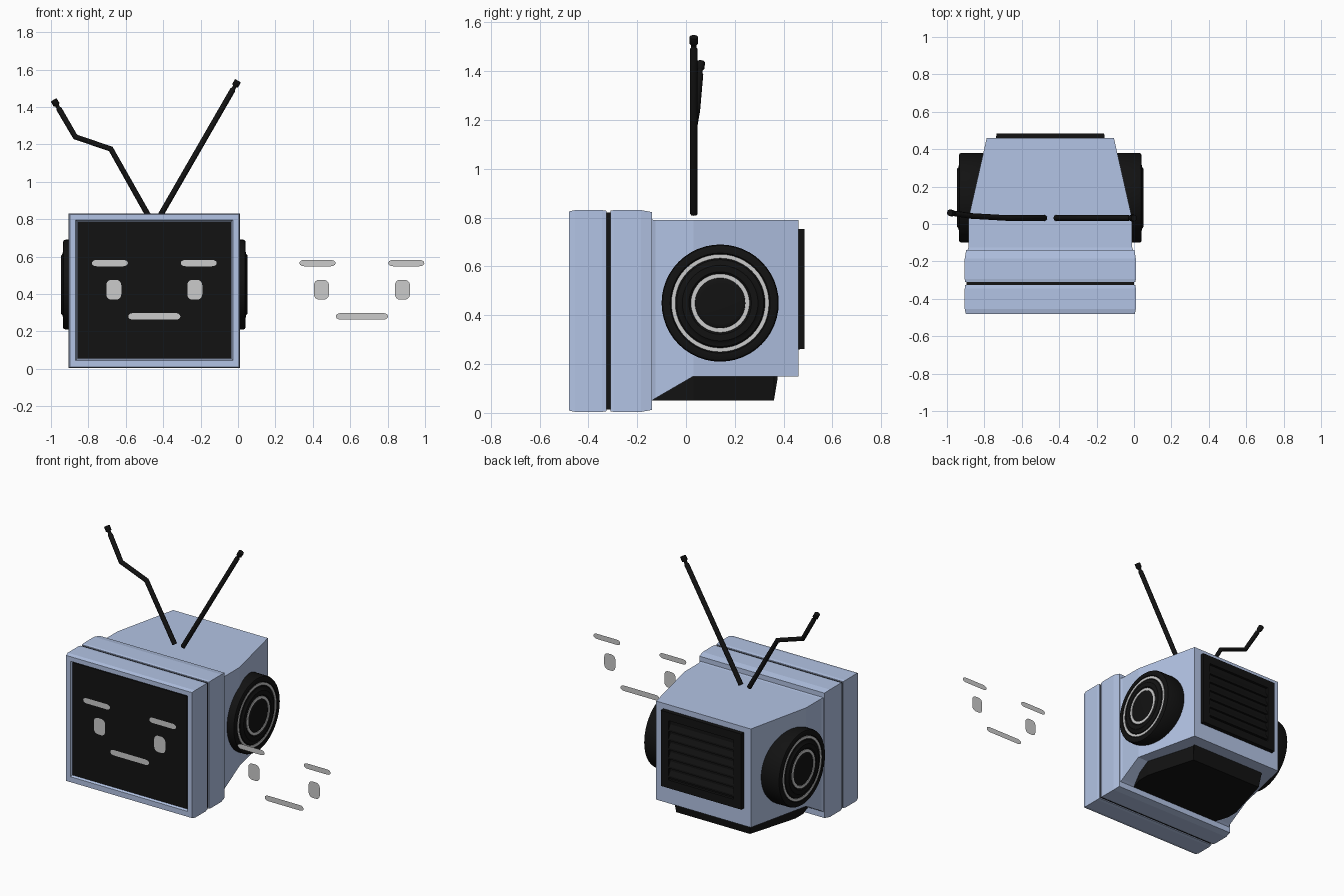
import bpy, bmesh, math
from mathutils import Vector

if "Cube" in bpy.data.objects:
    bpy.data.objects.remove(bpy.data.objects["Cube"])

CX = -0.4475          # centre line of the set


def material(name, rgb):
    m = bpy.data.materials.new(name)
    m.diffuse_color = (*rgb, 1)
    m.use_nodes = True
    m.node_tree.nodes["Principled BSDF"].inputs["Base Color"].default_value = m.diffuse_color
    return m


BLUE = material("blue_shell", (0.45, 0.55, 0.78))
BLACK = material("black_plastic", (0.006, 0.006, 0.006))


def finish(name, bm, mat=None, smooth=False, recalc=True):
    if recalc:
        bmesh.ops.recalc_face_normals(bm, faces=bm.faces)
    me = bpy.data.meshes.new(name)
    bm.to_mesh(me)
    bm.free()
    ob = bpy.data.objects.new(name, me)
    bpy.context.collection.objects.link(ob)
    if mat:
        me.materials.append(mat)
    if smooth:
        bpy.ops.object.select_all(action='DESELECT')
        bpy.context.view_layer.objects.active = ob
        ob.select_set(True)
        bpy.ops.object.shade_smooth_by_angle(angle=math.radians(30))
    return ob


def loft(name, sections, mat):
    """Rectangular sections (y, half width, z low, z high) joined along y."""
    bm = bmesh.new()
    rings = [[bm.verts.new((CX + sx * hw, y, z)) for sx, z in
              ((-1, z0), (1, z0), (1, z1), (-1, z1))] for y, hw, z0, z1 in sections]
    for a, b in zip(rings, rings[1:]):
        for i in range(4):
            j = (i + 1) % 4
            bm.faces.new((a[i], a[j], b[j], b[i]))
    bm.faces.new(rings[0])
    bm.faces.new(rings[-1])
    return finish(name, bm, mat)


def lathe(name, profile, side, mat, closed=False, n=48):
    """Turn (radius, x) points about the speaker axis on one side of the set."""
    bm = bmesh.new()
    rings = []
    for r, x in profile:
        rings.append([bm.verts.new((CX + side * (x - CX),
                                    0.14 + r * math.cos(2 * math.pi * k / n),
                                    0.45 + r * math.sin(2 * math.pi * k / n)))
                      for k in range(n)])
    pairs = list(zip(rings, rings[1:]))
    if closed:
        pairs.append((rings[-1], rings[0]))
    else:
        bm.faces.new(rings[0])
        bm.faces.new(rings[-1])
    for a, b in pairs:
        for k in range(n):
            j = (k + 1) % n
            bm.faces.new((a[k], a[j], b[j], b[k]))
    return finish(name, bm, mat, smooth=True)


def flat_shape(name, x, z, w, h, r, y=-0.473):
    """Flat rounded rectangle facing the front."""
    bm = bmesh.new()
    vs = []
    for q, (sx, sz) in enumerate(((1, 1), (-1, 1), (-1, -1), (1, -1))):
        for k in range(6):
            a = (q + k / 5) * math.pi / 2
            rx = min(r * 1.6, w / 2 - 0.002) if w > 2 * h else r
            vs.append(bm.verts.new((x + sx * (w / 2 - rx) + rx * math.cos(a), y,
                                    z + sz * (h / 2 - r) + r * math.sin(a))))
    bm.faces.new(vs)
    return finish(name, bm, recalc=False)


# Shell: front frame with screen recess, rear frame, tapered back
loft("front_frame", [(-0.462, 0.412, 0.053, 0.787), (-0.48, 0.420, 0.045, 0.795),
                     (-0.48, 0.452, 0.010, 0.825), (-0.455, 0.4575, 0.004, 0.831),
                     (-0.345, 0.4575, 0.004, 0.831), (-0.325, 0.455, 0.007, 0.828)], BLUE)
loft("rear_frame", [(-0.31, 0.455, 0.007, 0.828), (-0.295, 0.4575, 0.004, 0.831),
                    (-0.185, 0.4575, 0.004, 0.831), (-0.14, 0.450, 0.012, 0.823)], BLUE)
loft("frame_seam", [(-0.33, 0.448, 0.013, 0.822), (-0.305, 0.448, 0.013, 0.822)], BLACK)
loft("body", [(-0.15, 0.443, 0.05, 0.792), (-0.14, 0.443, 0.05, 0.792),
              (-0.125, 0.438, 0.06, 0.79), (0.03, 0.4375, 0.15, 0.79),
              (0.46, 0.34, 0.15, 0.79)], BLUE)
loft("screen", [(-0.463, 0.411, 0.054, 0.786), (-0.470, 0.411, 0.054, 0.786)], BLACK)

# Base block under the body
loft("base", [(-0.145, 0.33, 0.05, 0.16), (-0.05, 0.36, 0.05, 0.16),
              (0.03, 0.36, 0.05, 0.16), (0.36, 0.265, 0.05, 0.16),
              (0.375, 0.275, 0.14, 0.16)], BLACK)

# Back panel with louvres in a shallow recess
loft("back_panel", [(0.455, 0.29, 0.26, 0.755), (0.485, 0.288, 0.262, 0.753),
                    (0.485, 0.235, 0.315, 0.70), (0.468, 0.235, 0.315, 0.70)], BLACK)
for i in range(6):
    z = 0.33 + i * 0.06
    loft(f"louvre_{i + 1}", [(0.466, 0.234, z, z + 0.045), (0.482, 0.234, z, z + 0.012)], BLACK)

# Round side speakers with two pale rings each
for side, tag in ((1, "right"), (-1, "left")):
    lathe(f"speaker_{tag}", [(0.235, -0.12), (0.24, -0.11), (0.24, 0.028), (0.236, 0.037),
                             (0.228, 0.041), (0.205, 0.041), (0.200, 0.034), (0.184, 0.034),
                             (0.178, 0.041), (0.165, 0.043), (0.155, 0.051), (0.128, 0.051),
                             (0.120, 0.044), (0.103, 0.044), (0.098, 0.048), (0.085, 0.050)],
          side, BLACK)
    for label, r0, r1, x in (("outer", 0.184, 0.200, 0.039), ("inner", 0.103, 0.120, 0.048)):
        lathe(f"{label}_ring_{tag}", [(r0, x - 0.007), (r0, x), (r1, x), (r1, x - 0.007)],
              side, None, closed=True)

# Face on the screen and a spare copy beside the set
for dx, tag in ((0, "screen"), (1.11, "spare")):
    for s, lr in ((-1, "left"), (1, "right")):
        flat_shape(f"{tag}_brow_{lr}", CX + dx + s * 0.2375, 0.565, 0.192, 0.034, 0.016)
        flat_shape(f"{tag}_eye_{lr}", CX + dx + s * 0.2165, 0.4225, 0.08, 0.106, 0.028)
    flat_shape(f"{tag}_mouth", CX + dx, 0.28, 0.278, 0.035, 0.016)


# Antennas: bevelled curves ending in a small knob
def antenna(name, path):
    pts = [(Vector(p), 1) for p in path]
    end, prev = Vector(path[-1]), Vector(path[-2])
    d = (end - prev).normalized()
    pts[-1] = (end - d * 0.055, 1)
    pts += [(end - d * 0.05, 0.7), (end - d * 0.035, 0.7), (end - d * 0.03, 1.2), (end, 1.2)]
    cu = bpy.data.curves.new(name, 'CURVE')
    cu.dimensions = '3D'
    cu.bevel_depth = 0.015
    cu.bevel_resolution = 2
    cu.use_fill_caps = True
    sp = cu.splines.new('POLY')
    sp.points.add(len(pts) - 1)
    for p, (co, r) in zip(sp.points, pts):
        p.co = (*co, 1)
        p.radius = r
    ob = bpy.data.objects.new(name, cu)
    bpy.context.collection.objects.link(ob)
    cu.materials.append(BLACK)


antenna("antenna_straight", [(-0.418, 0.032, 0.815), (0.0, 0.032, 1.54)])
antenna("antenna_bent", [(-0.477, 0.032, 0.815), (-0.68, 0.032, 1.175),
                         (-0.87, 0.043, 1.24), (-0.985, 0.06, 1.437)])
